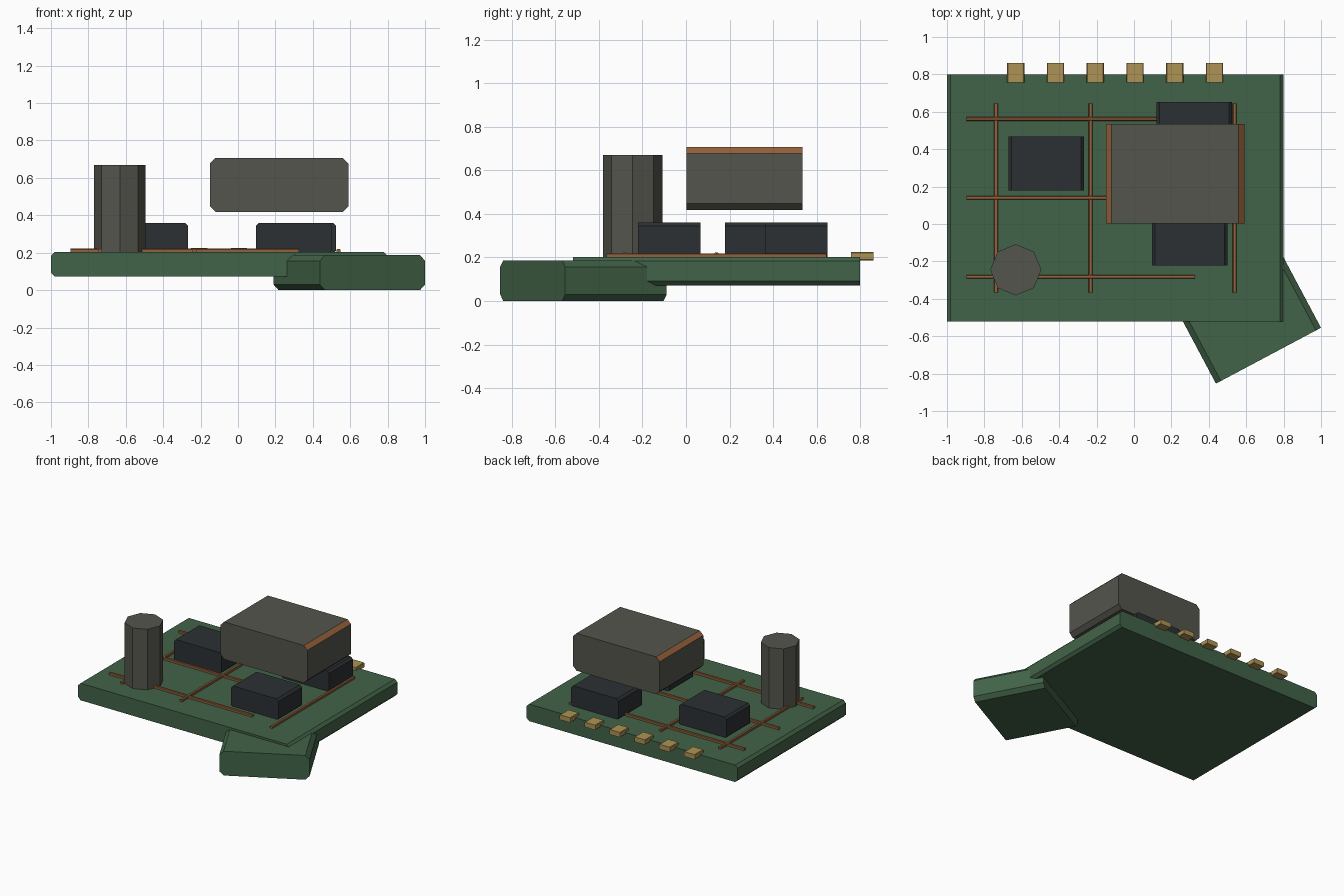
import bpy
import math
from mathutils import Matrix

if "Cube" in bpy.data.objects:
    bpy.data.objects.remove(bpy.data.objects["Cube"])


def material(name, rgb):
    m = bpy.data.materials.new(name)
    m.diffuse_color = (*rgb, 1)
    m.use_nodes = True
    m.node_tree.nodes["Principled BSDF"].inputs["Base Color"].default_value = m.diffuse_color
    return m


GREEN = material("board_green", (0.055, 0.125, 0.065))
BLACK = material("chip_black", (0.025, 0.03, 0.033))
GREY = material("casing_grey", (0.09, 0.09, 0.075))
COPPER = material("copper", (0.30, 0.12, 0.045))
GOLD = material("gold", (0.42, 0.29, 0.09))


def make(name, verts, faces, mat):
    me = bpy.data.meshes.new(name)
    me.from_pydata(verts, [], faces)
    me.materials.append(mat)
    ob = bpy.data.objects.new(name, me)
    bpy.context.collection.objects.link(ob)
    return ob


def prism(name, x, y, z, c, mat, along="y", angle=0):
    """Block with four chamfered edges running along one axis; x, y, z are (min, max)."""
    centre = [(a + b) / 2 for a, b in (x, y, z)]
    hx, hy, hz = [(b - a) / 2 for a, b in (x, y, z)]
    if along == "x":
        hx, hy, angle = hy, hx, angle + 90
    prof = [(hx - c, -hz), (hx, -hz + c), (hx, hz - c), (hx - c, hz),
            (-hx + c, hz), (-hx, hz - c), (-hx, -hz + c), (-hx + c, -hz)]
    verts = [(px, s, pz) for s in (-hy, hy) for px, pz in prof]
    faces = [tuple(range(8)), tuple(range(15, 7, -1))]
    faces += [(i, i + 8, (i + 1) % 8 + 8, (i + 1) % 8) for i in range(8)]
    ob = make(name, verts, faces, mat)
    ob.data.transform(Matrix.Rotation(math.radians(angle), 4, "Z"))
    ob.location = centre
    return ob


# Main board and the rotated broken-off slab under its corner
prism("circuit_board", (-1, 0.8), (-0.52, 0.8), (0.072, 0.203), 0.02, GREEN)
prism("board_fragment", (0.277, 0.913), (-0.735, -0.207), (0, 0.187), 0.03, GREEN, angle=28)

# Copper traces
for i, y in enumerate((-0.282, 0.14, 0.562)):
    prism(f"trace_across_{i}", (-0.895, 0.325), (y - 0.01, y + 0.01), (0.198, 0.222),
          0.004, COPPER, along="x")
for i, x in enumerate((-0.738, -0.232, 0.538)):
    prism(f"trace_along_{i}", (x - 0.011, x + 0.011), (-0.365, 0.645), (0.196, 0.219),
          0.004, COPPER)

# Chips
for i, (x, y) in enumerate(((-0.47, 0.323), (0.298, -0.077), (0.322, 0.507))):
    prism(f"chip_{i}", (x - 0.202, x + 0.202), (y - 0.144, y + 0.144), (0.195, 0.36),
          0.016, BLACK)

# Gold edge contacts
for i in range(6):
    x = -0.632 + i * 0.2125
    prism(f"contact_{i}", (x - 0.046, x + 0.046), (0.757, 0.86), (0.187, 0.225), 0.004, GOLD)

# Raised block with copper upper chamfers
block = prism("raised_block", (-0.15, 0.59), (0.003, 0.535), (0.418, 0.707), 0.03, GREY)
block.data.materials.append(COPPER)
for p in block.data.polygons:
    if 0.1 < p.normal.z < 0.95:
        p.material_index = 1

# Eight-sided capacitor
ring = [(0.137 * math.cos(i * math.pi / 4), 0.137 * math.sin(i * math.pi / 4)) for i in range(8)]
cap = make("capacitor", [(a, b, z) for z in (0.19, 0.67) for a, b in ring],
           [tuple(range(7, -1, -1)), tuple(range(8, 16))]
           + [(i, (i + 1) % 8, (i + 1) % 8 + 8, i + 8) for i in range(8)], GREY)
cap.location = (-0.632, -0.245, 0)
